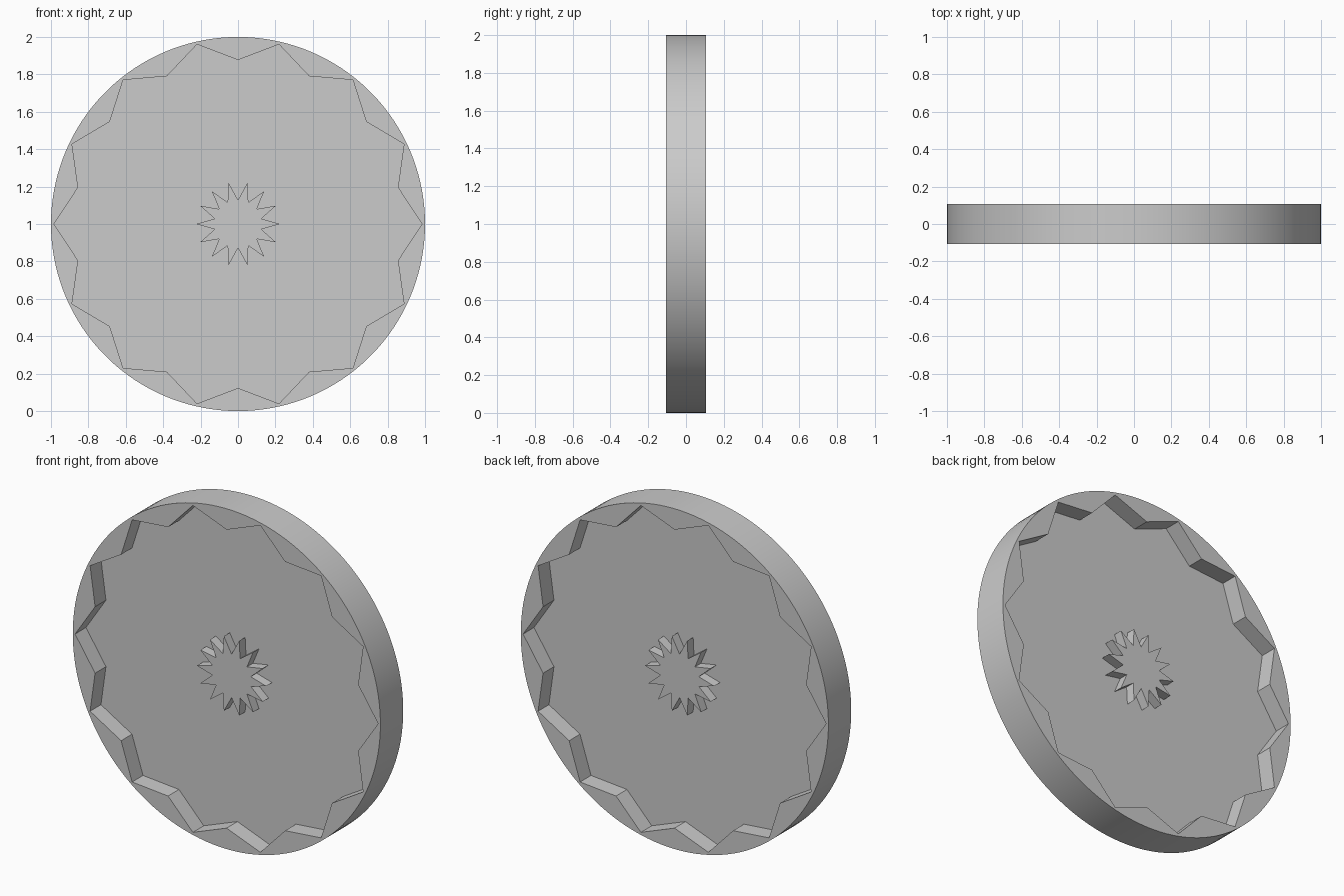
import bpy, bmesh
from math import cos, sin, pi

if "Cube" in bpy.data.objects:
    bpy.data.objects.remove(bpy.data.objects["Cube"])

POINTS, SUB = 14, 10       # star points, subdivisions per star flank pair
HALF = 0.106               # half thickness of the rim
WEB = 0.005                # half thickness of the recessed plate
HUB = 0.06                 # half thickness of the central star


def star(r_out, r_in, sub=2):
    """Star outline in x/z with each flank evenly subdivided."""
    corners = [((r_out if i % 2 == 0 else r_in) * cos(pi * i / POINTS),
                (r_out if i % 2 == 0 else r_in) * sin(pi * i / POINTS))
               for i in range(2 * POINTS)]
    out, n = [], sub // 2
    for i, a in enumerate(corners):
        b = corners[(i + 1) % len(corners)]
        out += [(a[0] + (b[0] - a[0]) * k / n, a[1] + (b[1] - a[1]) * k / n) for k in range(n)]
    return out


def circle(n):
    return [(cos(2 * pi * i / n), sin(2 * pi * i / n)) for i in range(n)]


def finish(name, bm):
    bmesh.ops.recalc_face_normals(bm, faces=bm.faces[:])
    me = bpy.data.meshes.new(name)
    bm.to_mesh(me)
    bm.free()
    ob = bpy.data.objects.new(name, me)
    ob.location.z = 1
    bpy.context.collection.objects.link(ob)
    return ob


def add_loop(bm, pts, y):
    return [bm.verts.new((x, y, z)) for x, z in pts]


def bridge(bm, a, b):
    for i in range(len(a)):
        j = (i + 1) % len(a)
        bm.faces.new((a[i], a[j], b[j], b[i]))


def prism(name, pts, half):
    bm = bmesh.new()
    a, b = add_loop(bm, pts, -half), add_loop(bm, pts, half)
    bm.faces.new(a)
    bm.faces.new(b)
    bridge(bm, a, b)
    return finish(name, bm)


# Rim: round outside, star-shaped opening inside
bm = bmesh.new()
outer, inner = circle(POINTS * SUB), star(0.985, 0.877, SUB)
loops = [add_loop(bm, p, y) for p, y in
         ((outer, -HALF), (outer, HALF), (inner, HALF), (inner, -HALF))]
for i in range(4):
    bridge(bm, loops[i], loops[(i + 1) % 4])
rim = finish("rim", bm)
bpy.context.view_layer.objects.active = rim
rim.select_set(True)
bpy.ops.object.shade_smooth_by_angle(angle=0.25)

# Recessed plate filling the opening, and the raised star hub
prism("recessed_plate", star(0.985, 0.877), WEB)
prism("star_hub", star(0.225, 0.128), HUB)
